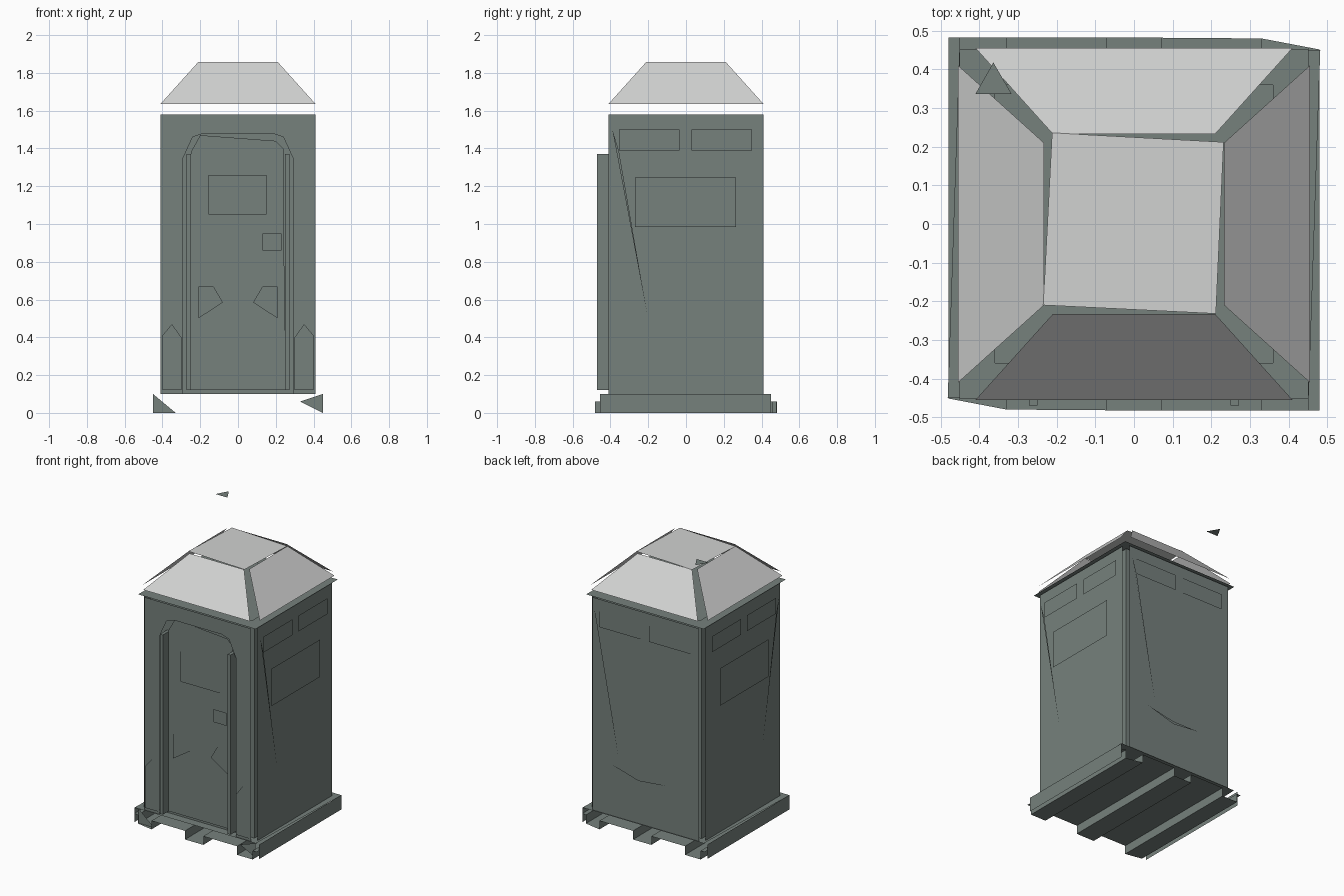
import bpy, bmesh, math
from mathutils import Matrix

cube = bpy.data.objects.get("Cube")
if cube:
    bpy.data.objects.remove(cube, do_unlink=True)


def material(name, rgb):
    m = bpy.data.materials.new(name)
    m.use_nodes = True
    m.diffuse_color = (*rgb, 1)
    m.node_tree.nodes["Principled BSDF"].inputs["Base Color"].default_value = (*rgb, 1)
    m.node_tree.nodes["Principled BSDF"].inputs["Roughness"].default_value = 0.8
    return m


GREEN = material("grey_green_plastic", (0.18, 0.218, 0.203))
WHITE = material("pale_roof_plastic", (0.64, 0.645, 0.64))


def finish(name, bm, mat):
    mesh = bpy.data.meshes.new(name)
    bm.to_mesh(mesh)
    bm.free()
    mesh.materials.append(mat)
    obj = bpy.data.objects.new(name, mesh)
    bpy.context.collection.objects.link(obj)
    return obj


def box(name, x, y, z):
    bm = bmesh.new()
    bmesh.ops.create_cube(bm, size=1)
    for v in bm.verts:
        v.co = [r[0] + (c + 0.5) * (r[1] - r[0]) for c, r in zip(v.co, (x, y, z))]
    return finish(name, bm, GREEN)


def sheet(name, faces, mat=GREEN):
    """Open surface made of separate flat panels."""
    bm = bmesh.new()
    for pts in faces:
        bm.faces.new([bm.verts.new(p) for p in pts])
    return finish(name, bm, mat)


def panel(name, pts, dist, turn=0, flip=1):
    """Thin panel: outline (u, z) facing outward at a distance, turned to its side."""
    bm = bmesh.new()
    face = bm.faces.new([bm.verts.new((u * flip, -dist, z)) for u, z in pts])
    face.normal_update()
    if face.normal.y > 0:
        face.normal_flip()
    bmesh.ops.transform(bm, matrix=Matrix.Rotation(math.radians(turn), 4, "Z"), verts=bm.verts)
    return finish(name, bm, GREEN)


def rect(u0, u1, z0, z1):
    return [(u0, z0), (u1, z0), (u1, z1), (u0, z1)]


def base_end(x):
    """Back edge of the pallet base, cut slantwise at one corner."""
    return 0.482 - max(0, x - 0.32) * 0.19


# Pallet base: deck, side skirts and three open runners
deck = [(-0.452, 0.45), (-0.482, -0.45), (0.452, -0.45), (0.482, 0.45)]
sheet("base_deck", [[(x, y, 0.1) for x, y in deck]])
for side, turn, flip in (("left", 90, 1), ("right", -90, -1)):
    panel("base_skirt_" + side, rect(-0.455, 0.45, 0, 0.1), 0.48, turn, flip)
profile = [(-0.48, 0.06), (-0.45, 0.06)]
for x0, x1 in ((-0.45, -0.33), (-0.07, 0.07), (0.33, 0.45)):
    profile += [(x0, 0.06), (x0, 0), (x1, 0), (x1, 0.06)]
profile += [(0.48, 0.06)]
sheet("base_runners", [[(a, -base_end(-a), c), (a, base_end(a), c),
                        (b, base_end(b), d), (b, -base_end(-b), d)]
                       for (a, c), (b, d) in zip(profile, profile[1:]) if (a, c) != (b, d)])
sheet("base_end_gussets", [
    [(-0.45, -0.45, 0), (-0.33, -0.45, 0), (-0.45, -0.45, 0.1)],
    [(0.45, -0.45, 0), (0.45, -0.45, 0.1), (0.33, -0.45, 0.06)]])

# Cabin core, with thin outer walls that stop short of the corners
FRONT, SIDE = 0.442, 0.437
box("cabin_core", (-0.4, 0.4), (-0.39, 0.4), (0.1, 1.58))
arch = [(0.295, 0.1), (0.295, 1.34), (0.24, 1.46), (0.18, 1.48)]
panel("front_wall", [(-0.409, 0.1)] + [(-u, z) for u, z in arch]
      + [(u, z) for u, z in reversed(arch)]
      + [(0.409, 0.1), (0.409, 1.58), (-0.409, 1.58)], FRONT)

# Door and its fittings
panel("door", [(-0.25, 0.12), (0.25, 0.12), (0.24, 1.4), (0.2, 1.44), (-0.2, 1.47), (-0.25, 1.38)],
      0.405)
panel("door_sign_panel", rect(-0.155, 0.15, 1.05, 1.26), 0.413)
panel("door_lock", rect(0.13, 0.23, 0.86, 0.95), 0.455)
for side, s in (("left", 1), ("right", -1)):
    box("door_jamb_" + side, sorted((0.25 * s, 0.272 * s)), (-0.47, -0.39), (0.12, 1.37))
    panel("door_kick_plate_" + side,
          [(0.21, 0.5), (0.21, 0.67), (0.13, 0.67), (0.08, 0.585)], 0.413, 0, s)
    panel("frame_foot_" + side, [(0.3, 0.12), (0.4, 0.12), (0.4, 0.41), (0.35, 0.47), (0.3, 0.4)],
          FRONT + 0.008, 0, s)

# Side and back walls with their vents, creases and panels
for wall, turn, flip, d in (("left", 90, 1, SIDE), ("right", -90, -1, SIDE), ("back", 180, 1, FRONT)):
    panel(wall + "_wall", rect(-0.409, 0.409, 0.1, 1.58), d, turn, flip)
    for i, (u0, u1) in enumerate(((-0.355, -0.035), (0.03, 0.35))):
        panel(f"{wall}_vent_{i + 1}", rect(u0, u1, 1.39, 1.5), d + 0.008, turn, flip)
    panel(wall + "_crease", [(-0.39, 1.5), (-0.355, 1.385), (-0.205, 0.52)],
          d + 0.008, turn, flip)
    if wall == "back":
        panel("back_rib", [(-0.26, 0.46), (-0.05, 0.4), (0.15, 0.42), (-0.05, 0.42)],
              d + 0.008, turn)
    else:
        panel(wall + "_wall_panel", rect(-0.27, 0.265, 0.985, 1.245), d + 0.01, turn, flip)

# Eave rim under the roof
ring = [(-1, -1), (1, -1), (1, 1), (-1, 1)]
sheet("eave_rim", [[(a * 0.452, b * 0.452, 1.592), (c * 0.452, d * 0.452, 1.592),
                    (c * 0.36, d * 0.36, 1.592), (a * 0.36, b * 0.36, 1.592)]
                   for (a, b), (c, d) in zip(ring, ring[1:] + ring[:1])])

# Roof: four separate sloping panels and a slightly twisted cap
for i, name in enumerate(("front", "left", "back", "right")):
    slope = sheet(f"roof_{name}_panel", [[(-0.41, -0.455, 1.636), (0.41, -0.455, 1.636),
                                          (0.21, -0.233, 1.858), (-0.21, -0.233, 1.858)]], WHITE)
    slope.data.transform(Matrix.Rotation(math.radians(90 * i), 4, "Z"))
sheet("roof_cap", [[(-0.235, -0.21, 1.858), (0.212, -0.232, 1.858),
                    (0.232, 0.212, 1.858), (-0.212, 0.236, 1.858)]], WHITE)

# Vent pipe cap above the back corner
sheet("vent_pipe_cap", [[(-0.41, 0.337, 2), (-0.317, 0.337, 2), (-0.364, 0.418, 2)]])
